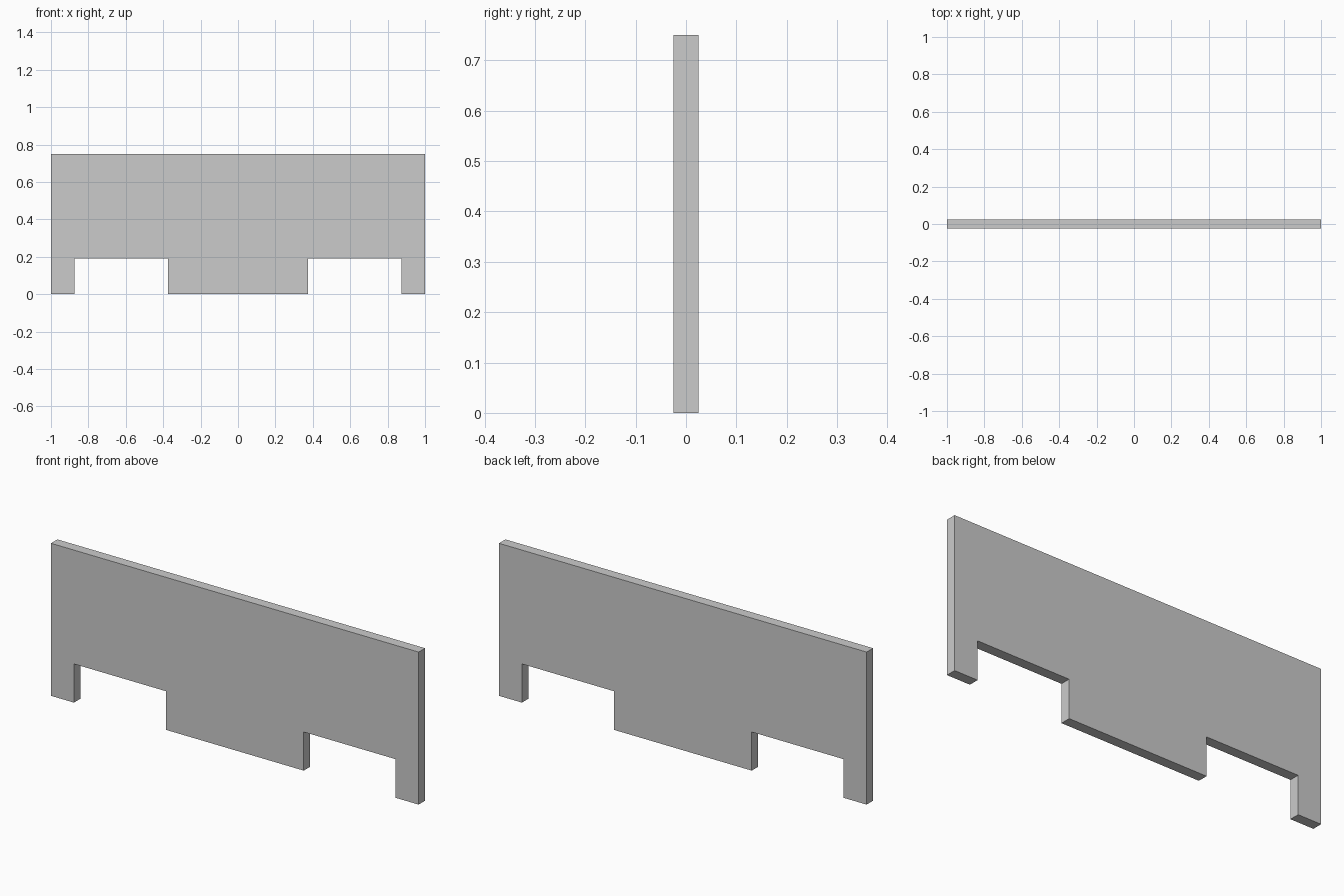
import bpy
import bmesh

if "Cube" in bpy.data.objects:
    bpy.data.objects.remove(bpy.data.objects["Cube"])

THICKNESS = 0.05
HEIGHT = 0.75
NOTCH_TOP = 0.19

# Right half of the panel outline (x, z), from the centre bottom to the top corner
half = [(0.375, 0), (0.375, NOTCH_TOP), (0.875, NOTCH_TOP),
        (0.875, 0), (1, 0), (1, HEIGHT)]
outline = half + [(-x, z) for x, z in reversed(half)]

# Notched panel: fill the outline and extrude it through the thickness
bm = bmesh.new()
face = bm.faces.new([bm.verts.new((x, -THICKNESS / 2, z)) for x, z in outline])
extruded = bmesh.ops.extrude_face_region(bm, geom=[face], use_keep_orig=True)
verts = [v for v in extruded["geom"] if isinstance(v, bmesh.types.BMVert)]
bmesh.ops.translate(bm, verts=verts, vec=(0, THICKNESS, 0))
bmesh.ops.recalc_face_normals(bm, faces=bm.faces)

mesh = bpy.data.meshes.new("notched_panel")
bm.to_mesh(mesh)
bm.free()
panel = bpy.data.objects.new("notched_panel", mesh)
bpy.context.collection.objects.link(panel)
